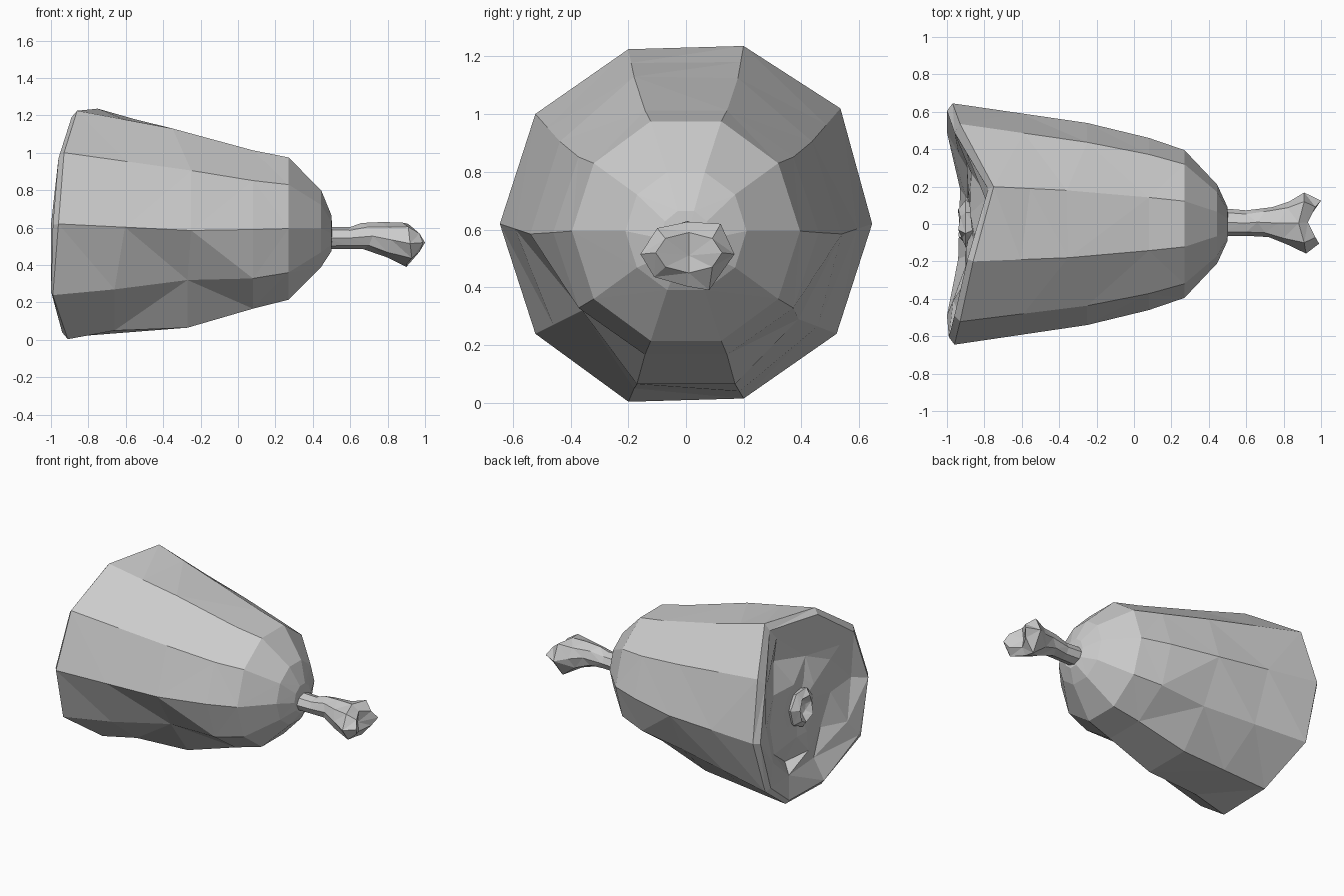
import bpy, bmesh, random
from math import sin, cos, radians

random.seed(11)
cube = bpy.data.objects.get("Cube")
if cube:
    bpy.data.objects.remove(cube, do_unlink=True)

grey = bpy.data.materials.new("plain grey")
grey.use_nodes = True
colour = (0.6, 0.6, 0.6, 1)
grey.diffuse_color = colour
grey.node_tree.nodes["Principled BSDF"].inputs["Base Color"].default_value = colour


def ring(sides, x, ry, rz, cy=0.0, cz=0.6, start=0.0):
    """Points of one cross-section around the x axis; x may vary per corner."""
    pts = []
    for i in range(sides):
        a = radians(start + 360 * i / sides)
        xi = x[i] if isinstance(x, list) else x
        pts.append((xi, cy + ry * cos(a), cz + rz * sin(a)))
    return pts


def loft(name, rings, caps):
    """Skin the rings into a faceted mesh, closing each end on a centre point."""
    bm = bmesh.new()
    loops = [[bm.verts.new(p) for p in r] for r in rings]
    n = len(loops[0])
    for a, b in zip(loops, loops[1:]):
        for i in range(n):
            j = (i + 1) % n
            bm.faces.new((a[i], a[j], b[j], b[i]))
    for loop, tip in zip((loops[0], loops[-1]), caps):
        centre = bm.verts.new(tip)
        for i in range(n):
            bm.faces.new((loop[i], loop[(i + 1) % n], centre))
    bmesh.ops.triangulate(bm, faces=bm.faces[:], quad_method='SHORT_EDGE')
    bmesh.ops.recalc_face_normals(bm, faces=bm.faces[:])
    mesh = bpy.data.meshes.new(name)
    bm.to_mesh(mesh)
    bm.free()
    mesh.materials.append(grey)
    obj = bpy.data.objects.new(name, mesh)
    bpy.context.collection.objects.link(obj)


# Meat: uneven cut rim, ten-sided body, rounded shoulder
rim_x = [-0.97, -0.93, -0.75, -0.86, -0.93, -0.96, -0.99, -0.91, -0.90, -0.98]
lip_x = [x - 0.03 for x in rim_x]
lip_x[6] = lip_x[9] = -1.0


def crumpled(radius, x, lean, jitter, cz=0.61):
    """Sunken, uneven ring inside the cut end."""
    xs = [x + lean * (rx + 0.92) for rx in rim_x]
    return [tuple(c + random.uniform(-jitter, jitter) for c in p)
            for p in ring(10, xs, radius, radius, cz=cz)]


rim = ring(10, rim_x, 0.645, 0.648, cz=0.62)
rim[1] = (-0.93, 0.535, 1.02)
rim[3] = (-0.86, -0.20, 1.225)
rim[8] = (-0.91, 0.20, 0.015)

# Belly with two dents low on the sides
belly = ring(10, -0.25, 0.54, 0.545, cz=0.585)
belly[2] = (-0.36, 0.18, 1.125)
belly[3] = (-0.35, -0.18, 1.13)
belly[6] = (-0.27, -0.36, 0.32)
belly[7] = (-0.27, -0.17, 0.065)
belly[8] = (-0.27, 0.17, 0.065)
belly[9] = (-0.25, 0.39, 0.29)

# Flank halfway between rim and belly, with a lower ridge
flank = [tuple((p + q) / 2 for p, q in zip(a, b)) for a, b in zip(rim, belly)]
flank[6] = (-0.66, -0.46, 0.27)
flank[7] = (-0.66, -0.18, 0.05)

loft("meat", [
    crumpled(0.18, -0.88, 0.1, 0.02),
    crumpled(0.34, -0.88, 0.35, 0.04),
    crumpled(0.49, -0.90, 0.75, 0.025, cz=0.64),
    ring(10, lip_x, 0.605, 0.605, cz=0.615),
    rim, flank, belly,
    ring(10, 0.08, 0.46, 0.445, cz=0.59),
    ring(10, 0.27, 0.395, 0.40, cz=0.595),
    ring(10, 0.445, 0.21, 0.215, cz=0.595),
    ring(10, 0.50, 0.09, 0.10, cz=0.57),
], [(-0.87, 0, 0.6), (0.505, 0, 0.56)])

# Bone shaft and lumpy knuckle, eight-sided with a notched end
shaft = ring(8, 0.60, 0.068, 0.058, 0.005, 0.545)
neck = ring(8, [0.74, 0.70, 0.66, 0.70, 0.72, 0.70, 0.67, 0.70], 0.08, 0.07, 0.01, 0.555)
swell = ring(8, [0.83, 0.82, 0.77, 0.80, 0.82, 0.80, 0.80, 0.80], 0.115, 0.095, 0.005, 0.535)
knob = ring(8, [0.91, 0.91, 0.88, 0.90, 0.92, 0.93, 0.90, 0.92], 0.163, 0.112, 0.005, 0.515)
knob[1] = (0.91, 0.12, 0.62)
knob[3] = (0.91, -0.10, 0.605)
knob[7] = (0.90, 0.08, 0.39)
loft("bone_knuckle", [
    ring(8, 0.46, 0.075, 0.06, 0.01, 0.545), shaft, neck, swell, knob,
    ring(8, [1.0, 0.97, 0.93, 0.97, 0.99, 0.97, 0.93, 0.97], 0.115, 0.07, 0.01, 0.52),
], [(0.46, 0, 0.54), (0.92, 0.01, 0.51)])

# Marrow end of the bone, poking out of the cut face with a hollow centre
marrow_x = [-0.94, -0.93, -0.94, -0.92, -0.94, -0.93, -0.94]
loft("marrow_end", [
    ring(7, -0.84, 0.10, 0.11, cz=0.61),
    ring(7, -0.90, 0.13, 0.135, cz=0.61, start=10),
    ring(7, marrow_x, 0.08, 0.095, cz=0.61, start=10),
    ring(7, -0.90, 0.04, 0.05, cz=0.61, start=10),
], [(-0.84, 0, 0.61), (-0.89, 0, 0.61)])
